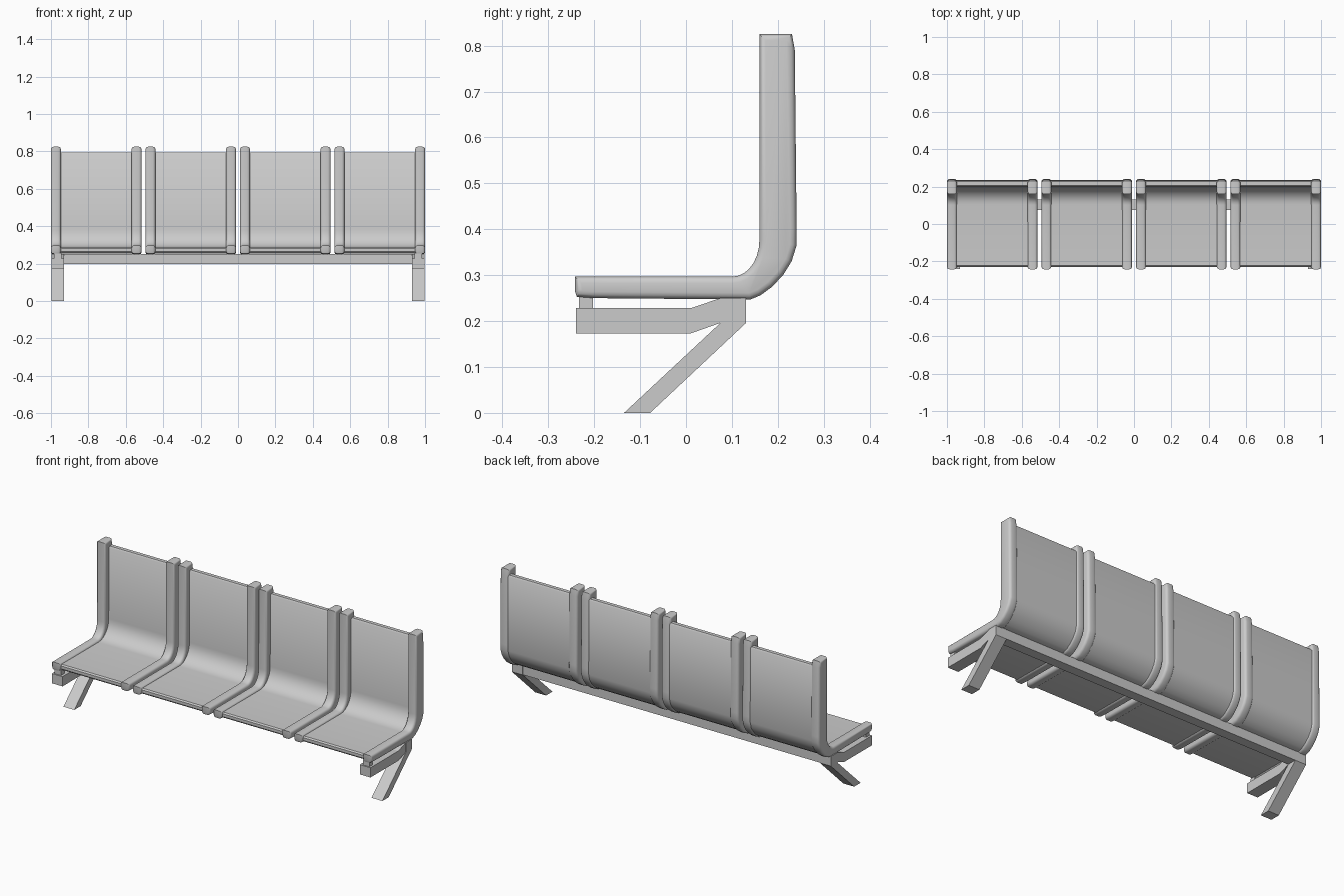
import bpy, bmesh, math

if "Cube" in bpy.data.objects:
    bpy.data.objects.remove(bpy.data.objects["Cube"])


def extrude_profile(name, pts, x0, x1, bevel=0.0, smooth=False):
    """Extrude a (y, z) outline along x, optionally rounding the side rims."""
    bm = bmesh.new()
    cap = bm.faces.new([bm.verts.new((x0, y, z)) for y, z in pts])
    res = bmesh.ops.extrude_face_region(bm, geom=[cap], use_keep_orig=True)
    bmesh.ops.translate(bm, vec=(x1 - x0, 0, 0),
                        verts=[v for v in res["geom"] if isinstance(v, bmesh.types.BMVert)])
    bmesh.ops.recalc_face_normals(bm, faces=bm.faces[:])
    if bevel:
        rims = [e for e in bm.edges
                if sum(abs(f.normal.x) > 0.9 for f in e.link_faces) == 1]
        bmesh.ops.bevel(bm, geom=rims, offset=bevel, segments=3, profile=0.5, affect='EDGES')
    mesh = bpy.data.meshes.new(name)
    bm.to_mesh(mesh)
    bm.free()
    ob = bpy.data.objects.new(name, mesh)
    bpy.context.collection.objects.link(ob)
    if smooth:
        bpy.ops.object.select_all(action='DESELECT')
        ob.select_set(True)
        bpy.context.view_layer.objects.active = ob
        bpy.ops.object.shade_smooth_by_angle(angle=math.radians(40))
    return ob


def arc(cy, cz, ry, rz, n=7):
    """Quarter ellipse from straight down to the +y side."""
    return [(cy + ry * math.sin(math.pi / 2 * i / n),
             cz - rz * math.cos(math.pi / 2 * i / n)) for i in range(n + 1)]


# L-shaped outlines: outer (under and behind), then inner (front and top)
rail = ([(-0.242, 0.265), (-0.238, 0.253), (-0.2, 0.25), (0.14, 0.247), (0.162, 0.256),
         (0.188, 0.275), (0.212, 0.301), (0.23, 0.33), (0.241, 0.365), (0.241, 0.40),
         (0.237, 0.79), (0.231, 0.825), (0.16, 0.825)]
        + arc(0.102, 0.377, 0.058, 0.08)[::-1] + [(-0.242, 0.297)])
panel = ([(-0.229, 0.264), (-0.222, 0.256), (0.135, 0.253), (0.158, 0.261),
          (0.183, 0.279), (0.207, 0.304), (0.225, 0.333), (0.235, 0.368),
          (0.232, 0.785), (0.226, 0.793), (0.205, 0.793), (0.199, 0.785)]
         + arc(0.105, 0.385, 0.092, 0.099)[::-1] + [(-0.222, 0.287), (-0.229, 0.28)])

# Four seats: a shell panel between two rounded side rails
half = 0.242
for i in range(4):
    cx = (i - 1.5) * 0.5053
    extrude_profile("seat_panel", panel, cx - half + 0.035, cx + half - 0.035, smooth=True)
    extrude_profile("seat_rail_left", rail, cx - half, cx - half + 0.053, 0.014, True)
    extrude_profile("seat_rail_right", rail, cx + half - 0.053, cx + half, 0.014, True)

# Beam carrying the seats
extrude_profile("cross_beam", [(0.075, 0.197), (0.13, 0.197), (0.13, 0.25), (0.075, 0.25)],
                -0.995, 0.995)

# End frames: slanted leg, forward arm and front spacer at both ends
leg = [(-0.135, 0), (-0.078, 0), (0.131, 0.196), (0.131, 0.25), (0.075, 0.25), (0.075, 0.196)]
arm = [(-0.24, 0.173), (0.01, 0.173), (0.075, 0.196), (0.131, 0.215), (0.131, 0.25),
       (0.075, 0.25), (0.01, 0.228), (-0.24, 0.228)]
spacer = [(-0.233, 0.226), (-0.203, 0.226), (-0.203, 0.256), (-0.233, 0.256)]
for side, s in (("left", -1), ("right", 1)):
    extrude_profile("leg_" + side, leg, s * 0.93, s * 0.998)
    extrude_profile("arm_" + side, arm, s * 0.93, s * 0.997)
    extrude_profile("spacer_" + side, spacer, s * 0.945, s * 0.985)
